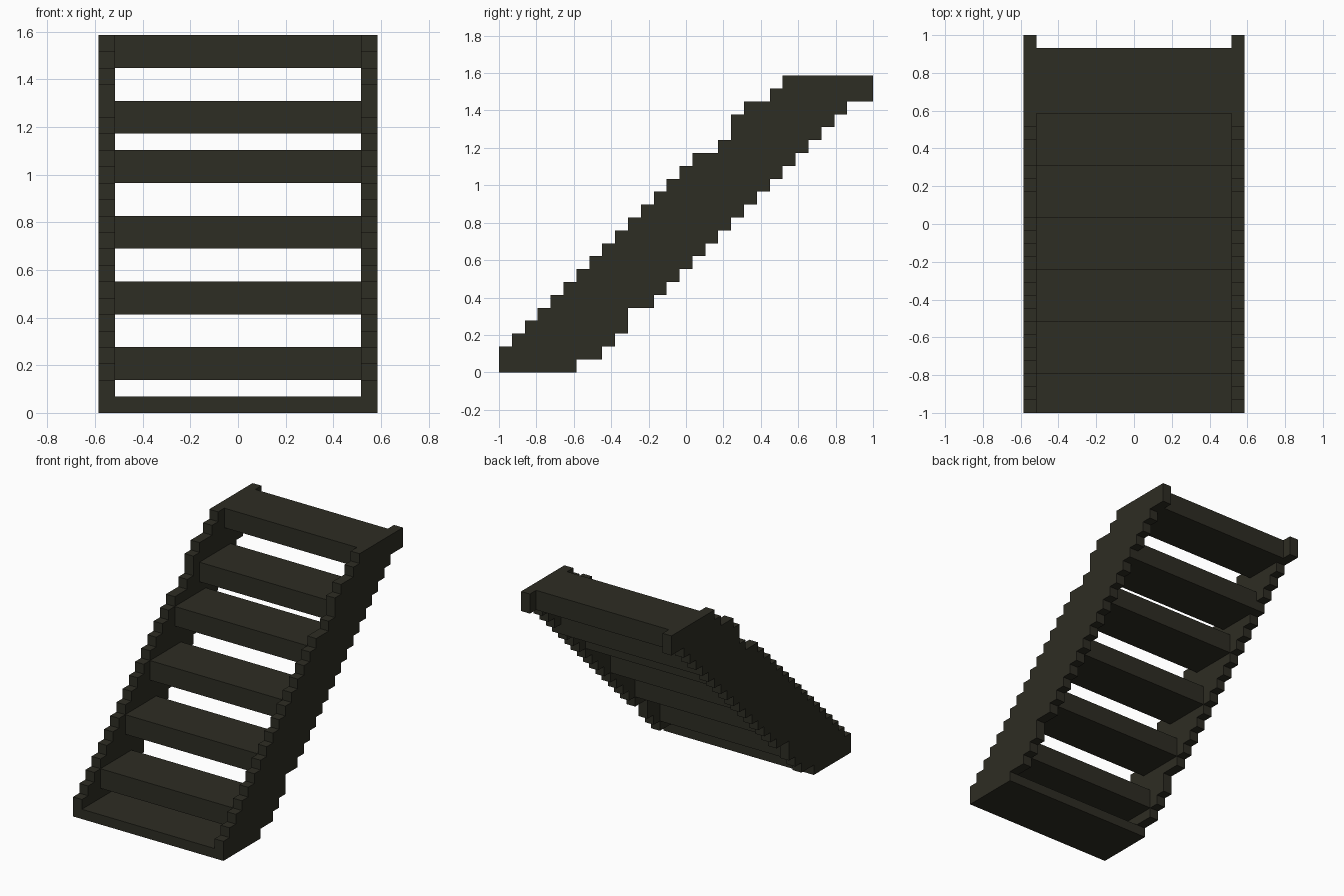
import bpy
import bmesh
from mathutils import Vector

U = 2 / 29                 # one block
LENGTH, HALF_WIDTH = 29, 8.5

cube = bpy.data.objects.get("Cube")
if cube:
    bpy.data.objects.remove(cube, do_unlink=True)

wood = bpy.data.materials.new("dark_wood")
wood.use_nodes = True
color = (0.027, 0.026, 0.017, 1)
wood.diffuse_color = color
bsdf = wood.node_tree.nodes["Principled BSDF"]
bsdf.inputs["Base Color"].default_value = color
bsdf.inputs["Roughness"].default_value = 0.9


def extrude_profile(name, profile, x0, x1):
    """Extrude a (y, z) outline in block units from x0 to x1."""
    bm = bmesh.new()
    verts = [bm.verts.new((x0 * U, y * U - 1, z * U)) for y, z in profile]
    face = bm.faces.new(verts)
    grown = bmesh.ops.extrude_face_region(bm, geom=[face], use_keep_orig=True)
    moved = [v for v in grown["geom"] if isinstance(v, bmesh.types.BMVert)]
    bmesh.ops.translate(bm, verts=moved, vec=Vector(((x1 - x0) * U, 0, 0)))
    bmesh.ops.recalc_face_normals(bm, faces=bm.faces)
    mesh = bpy.data.meshes.new(name)
    bm.to_mesh(mesh)
    bm.free()
    mesh.materials.append(wood)
    obj = bpy.data.objects.new(name, mesh)
    bpy.context.collection.objects.link(obj)


def stair_line(steps):
    """Turn (start y, height) steps into a stepped line."""
    ends = [y for y, z in steps[1:]] + [LENGTH]
    return [p for (y, z), end in zip(steps, ends) for p in ((y, z), (end, z))]


# Stepped side stringers
upper = [(i, i + 2) for i in range(16)]
upper += [(17, 18), (18, 20), (19, 21), (21, 22), (22, 23)]
lower = [(0, 0), (6, 1), (8, 2), (9, 3), (10, 5)]
lower += [(i, i - 6) for i in range(12, 28)]
outline = stair_line(upper) + stair_line(lower)[::-1]
INNER = HALF_WIDTH - 1
extrude_profile("left_stringer", outline, INNER, HALF_WIDTH)
extrude_profile("right_stringer", outline, -HALF_WIDTH, -INNER)


# Treads: front, back, bottom, top
def tread(name, y0, y1, z0, z1):
    extrude_profile(name, [(y0, z0), (y1, z0), (y1, z1), (y0, z1)], -INNER, INNER)


tread("bottom_tread", 0, 6, 0, 1)
for n, z in enumerate((2, 6, 10, 14, 17, 21)):
    front = 3 + 4 * n
    tread(f"tread_{n + 1}", front, front + 5, z, z + 2)
